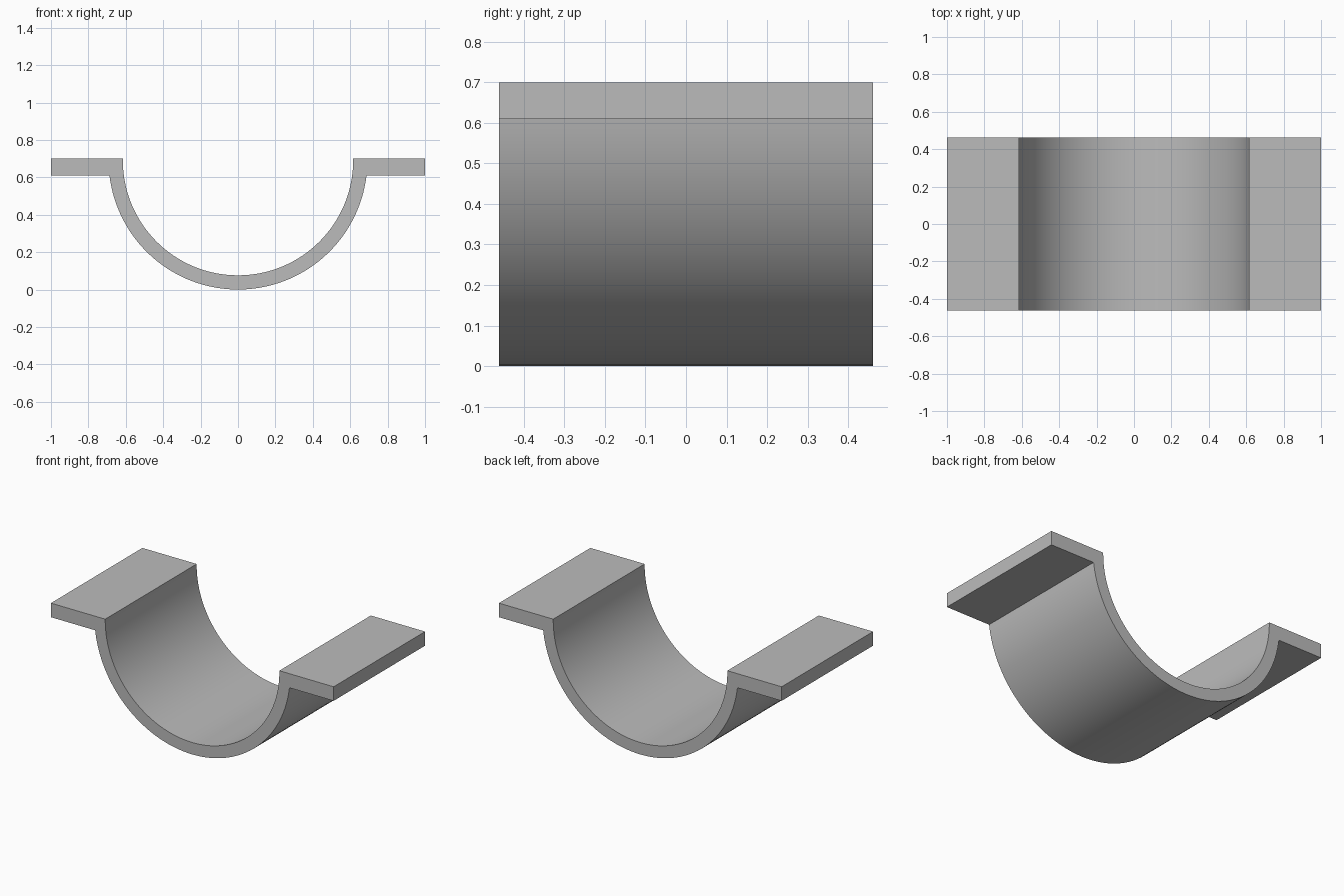
import bpy
import bmesh
import math

cube = bpy.data.objects.get("Cube")
if cube:
    bpy.data.objects.remove(cube, do_unlink=True)

# Main dimensions
OUTER, INNER = 0.692, 0.616
CENTRE_Z = OUTER
TOP, UNDERSIDE = 0.70, 0.61
HALF_WIDTH, HALF_DEPTH = 1.0, 0.462
STEPS = 64

# Plain grey material
grey = bpy.data.materials.new("plain grey")
grey.use_nodes = True
colour = (0.5, 0.5, 0.5, 1)
grey.diffuse_color = colour
grey.node_tree.nodes["Principled BSDF"].inputs["Base Color"].default_value = colour


def arc(radius, start, end):
    """Points of an arc in the front plane, around the saddle axis."""
    angles = [start + (end - start) * i / STEPS for i in range(STEPS + 1)]
    return [(radius * math.cos(a), CENTRE_Z + radius * math.sin(a)) for a in angles]


# Saddle outline: outer arc, right flange, inner arc, left flange
dip = math.asin((UNDERSIDE - CENTRE_Z) / OUTER)
outline = arc(OUTER, -math.pi - dip, dip)
outline += [(HALF_WIDTH, UNDERSIDE), (HALF_WIDTH, TOP), (INNER, TOP)]
outline += arc(INNER, 0, -math.pi)
outline += [(-INNER, TOP), (-HALF_WIDTH, TOP), (-HALF_WIDTH, UNDERSIDE)]

# Extrude the outline from front to back
bm = bmesh.new()
front = bm.faces.new([bm.verts.new((x, -HALF_DEPTH, z)) for x, z in outline])
result = bmesh.ops.extrude_face_region(bm, geom=[front], use_keep_orig=True)
moved = [v for v in result["geom"] if isinstance(v, bmesh.types.BMVert)]
bmesh.ops.translate(bm, verts=moved, vec=(0, 2 * HALF_DEPTH, 0))
bmesh.ops.recalc_face_normals(bm, faces=bm.faces)

mesh = bpy.data.meshes.new("saddle_clamp")
bm.to_mesh(mesh)
bm.free()
mesh.materials.append(grey)
clamp = bpy.data.objects.new("saddle_clamp", mesh)
bpy.context.collection.objects.link(clamp)

# Smooth curves with crisp corners
bpy.ops.object.select_all(action="DESELECT")
clamp.select_set(True)
bpy.context.view_layer.objects.active = clamp
bpy.ops.object.shade_smooth_by_angle(angle=math.radians(30))
